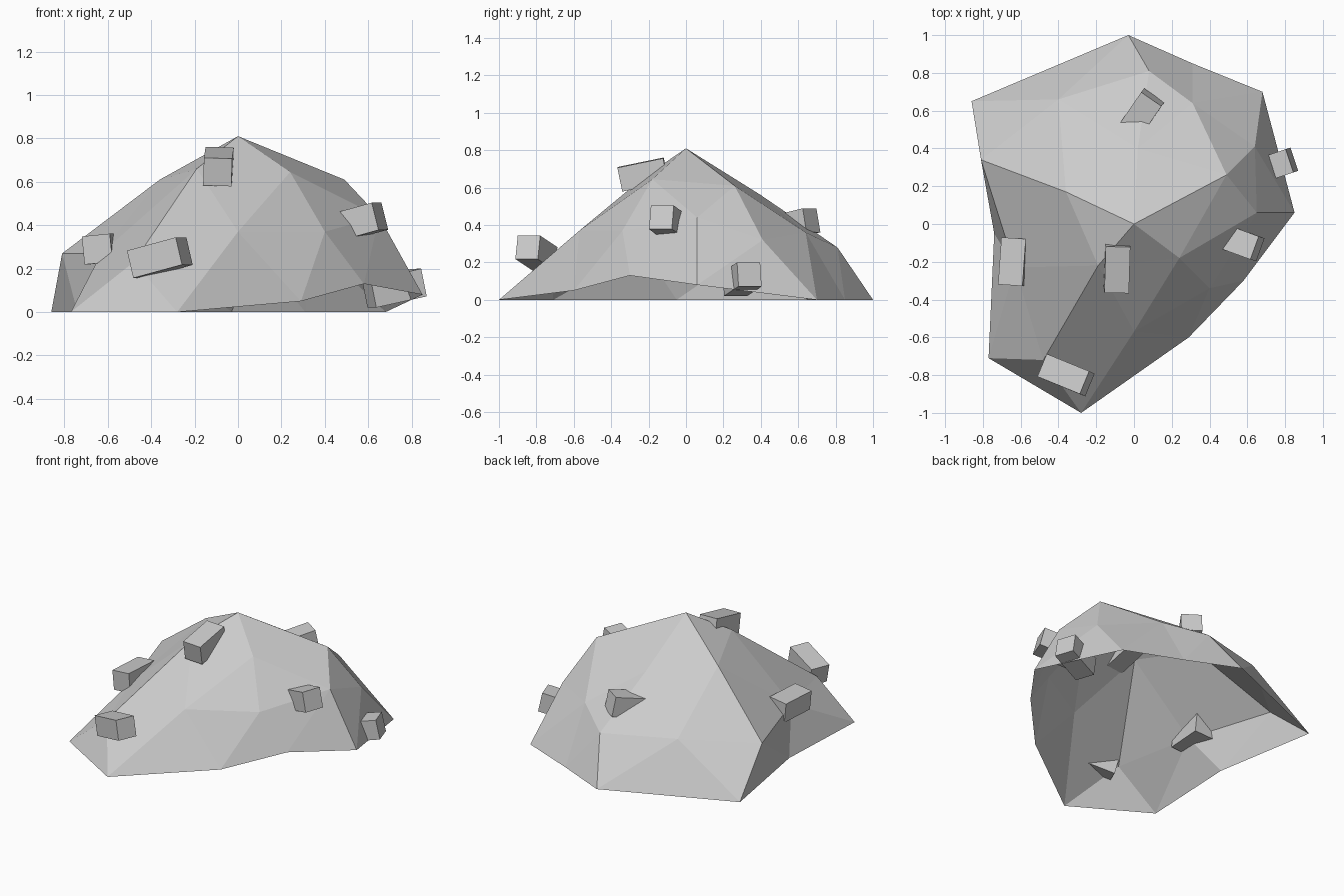
import bpy
import bmesh
from mathutils import Vector, Matrix

default_cube = bpy.data.objects.get("Cube")
if default_cube:
    bpy.data.objects.remove(default_cube, do_unlink=True)


def make_material(name, colour):
    material = bpy.data.materials.new(name)
    material.use_nodes = True
    material.diffuse_color = colour
    shader = material.node_tree.nodes["Principled BSDF"]
    shader.inputs["Base Color"].default_value = colour
    shader.inputs["Roughness"].default_value = 0.9
    return material


stone_grey = make_material("stone grey", (0.6, 0.6, 0.6, 1))


def add_object(name, bm):
    mesh = bpy.data.meshes.new(name)
    bm.to_mesh(mesh)
    bm.free()
    mesh.materials.append(stone_grey)
    obj = bpy.data.objects.new(name, mesh)
    bpy.context.collection.objects.link(obj)
    return obj


# Boulder shell: a peak and three rings, counter-clockwise, open underneath
PEAK = (0, 0, 0.81)
SHOULDER = [(-.19, -.22, .66), (.24, -.18, .645), (.49, .26, .61),
            (.02, .4, .56), (-.36, .17, .61)]
FLANK = [(-.48, -.72, .23), (0, -.57, .37), (.4, -.34, .37), (.65, .06, .44),
         (.64, .41, .32), (.31, .64, .36), (.08, .81, .28), (-.4, .66, .31),
         (-.81, .34, .27), (-.63, -.23, .27)]
FOOT = [(-.28, -1, 0), (.29, -.6, .05), (.58, -.3, .13), (.85, .06, .08),
        (.68, .7, 0), (.31, .85, 0), (-.03, 1, 0), (-.86, .65, 0),
        (-.74, -.05, 0), (-.77, -.71, 0)]


def build_boulder():
    bm = bmesh.new()
    peak = bm.verts.new(PEAK)
    shoulder, flank, foot = ([bm.verts.new(p) for p in ring]
                             for ring in (SHOULDER, FLANK, FOOT))
    # Cap, then the band that doubles the number of sides
    for i, vert in enumerate(shoulder):
        following = shoulder[(i + 1) % len(shoulder)]
        before, middle, after = flank[2 * i - 1], flank[2 * i], flank[2 * i + 1]
        bm.faces.new((peak, vert, following))
        bm.faces.new((vert, before, middle))
        bm.faces.new((vert, middle, after))
        bm.faces.new((vert, after, following))
    # Zigzag skirt down to the foot
    for i, vert in enumerate(flank):
        following = flank[(i + 1) % len(flank)]
        bm.faces.new((vert, foot[i - 1], foot[i]))
        bm.faces.new((vert, foot[i], following))
    return add_object("boulder_shell", bm)


# Small stone blocks, each a square bar half sunk in the boulder
def build_block(name, centre, along, across, length=0.25, width=0.13):
    along = Vector(along).normalized()
    across = Vector(across)
    across = (across - along * across.dot(along)).normalized()
    upward = along.cross(across)
    turn = Matrix((along, across, upward)).transposed().to_4x4()
    bm = bmesh.new()
    bmesh.ops.create_cube(bm, size=1)
    bmesh.ops.scale(bm, vec=(length, width, width), verts=bm.verts)
    bmesh.ops.transform(bm, matrix=Matrix.Translation(centre) @ turn,
                        verts=bm.verts)
    return add_object(name, bm)


build_boulder()
build_block("back_block", (.03, .57, .4), (.55, .8, .2), (-.8, .6, 0))
build_block("left_low_block", (.72, .3, .11), (.9, .3, .2), (-.3, .95, 0))
build_block("left_high_block", (.54, -.09, .41), (.9, -.33, .25), (.3, .95, 0))
build_block("summit_block", (-.09, -.23, .67), (-.03, -.97, -.2), (1, -.1, -.05))
build_block("front_block", (-.36, -.8, .25), (.22, -.09, .06), (.4, .9, 0))
build_block("right_block", (-.64, -.2, .29), (-.07, -1, 0), (1, 0, .1))
